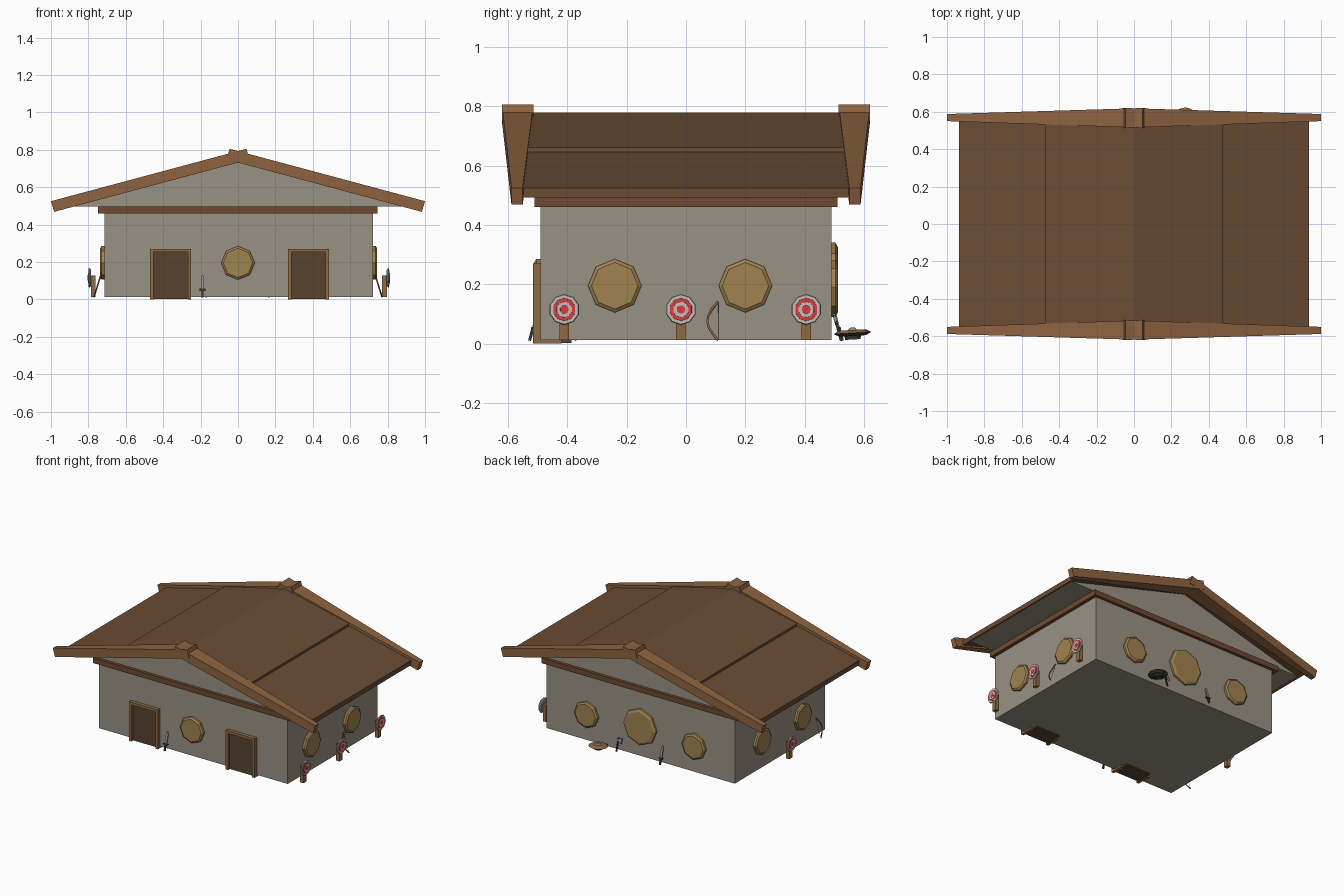
import bpy, bmesh
from math import radians, sin, pi
from mathutils import Matrix, Vector

if "Cube" in bpy.data.objects:
    bpy.data.objects.remove(bpy.data.objects["Cube"])

T = Matrix.Translation
R = Matrix.Rotation


def mat(name, hexa):
    m = bpy.data.materials.new(name)
    c = [int(hexa[i:i + 2], 16) / 255 for i in (0, 2, 4)]
    m.diffuse_color = [((v + 0.055) / 1.055) ** 2.4 for v in c] + [1]
    m.use_nodes = True
    m.node_tree.nodes["Principled BSDF"].inputs["Base Color"].default_value = m.diffuse_color
    return m


STONE = mat("stone", "9a9284")
ROOF = mat("roof_brown", "6b4c35")
TRIM = mat("trim_brown", "6e4a32")
BOARD = mat("board_brown", "8e6340")
FRAME = mat("frame_brown", "8f6b43")
DOOR = mat("door_brown", "57422f")
TAN = mat("shield_tan", "a08350")
RED = mat("red", "e03a3c")
WHITE = mat("pale_grey", "c4c0bc")
STEEL = mat("steel", "8c9094")
DARK = mat("dark_metal", "3a3836")
BOW = mat("bow_wood", "9a6440")


def finish(name, bm, m, M=Matrix()):
    bmesh.ops.transform(bm, matrix=M, verts=bm.verts)
    bmesh.ops.recalc_face_normals(bm, faces=bm.faces)
    me = bpy.data.meshes.new(name)
    bm.to_mesh(me)
    bm.free()
    me.materials.append(m)
    ob = bpy.data.objects.new(name, me)
    bpy.context.collection.objects.link(ob)
    return ob


def box(name, lo, hi, m, M=Matrix()):
    lo, hi = Vector(lo), Vector(hi)
    bm = bmesh.new()
    bmesh.ops.create_cube(bm, size=1, matrix=T((lo + hi) / 2) @ Matrix.Diagonal((*(hi - lo), 1)))
    return finish(name, bm, m, M)


def loft(name, pts, m, M=Matrix()):
    """Solid between two outlines; pts are (x, z, y_near, y_far)."""
    bm = bmesh.new()
    a = [bm.verts.new((x, y0, z)) for x, z, y0, y1 in pts]
    b = [bm.verts.new((x, y1, z)) for x, z, y0, y1 in pts]
    bm.faces.new(a)
    bm.faces.new(b[::-1])
    n = len(pts)
    for i in range(n):
        j = (i + 1) % n
        bm.faces.new((a[i], b[i], b[j], a[j]))
    return finish(name, bm, m, M)


def disc(name, r1, r2, z0, z1, seg, m, M):
    bm = bmesh.new()
    bmesh.ops.create_cone(bm, cap_ends=True, segments=seg, radius1=r1, radius2=r2,
                          depth=z1 - z0, matrix=T((0, 0, (z0 + z1) / 2)))
    return finish(name, bm, m, M)


def facing(loc, deg):
    """Local z points away from the wall: 0 front, 90 right, 180 back, 270 left."""
    return T(loc) @ R(radians(deg), 4, 'Z') @ R(pi / 2, 4, 'X')


# Hall body, eaves band and gable
box("walls", (-.715, -.49, .012), (.722, .49, .5), STONE)
box("eaves_band", (-.748, -.51, .46), (.745, .51, .496), TRIM)
loft("gable", [(x, z, -.49, .49) for x, z in [(-.92, .497), (.92, .497), (0, .745)]], STONE)

# Two overlapping roof layers
for name, outline in (
        ("roof_lower", [(0, .768), (.936, .525), (.936, .492), (0, .745)]),
        ("roof_upper", [(0, .779), (.475, .661), (.475, .645), (0, .765)])):
    full = outline + [(-x, z) for x, z in outline[::-1] if x > 0]
    loft(name, [(x, z, -.55, .55) for x, z in full], ROOF)

# Barge boards, flaring toward the crossed ridge ends
for sx in (-1, 1):
    for sy in (-1, 1):
        loft("barge_board", [(1, .525, .55, .588), (.983, .468, .55, .588),
                             (-.062, .748, .514, .62), (-.045, .805, .514, .62)],
             BOARD, Matrix.Diagonal((sx, sy, 1, 1)))

# Doors
for cx in (-.36, .377):
    M = T((cx, 0, 0))
    box("door_panel", (-.092, -.5, .003), (.092, -.385, .252), DOOR, M)
    for s in (-1, 1):
        x = sorted((s * .092, s * .11))
        box("door_post", (x[0], -.515, 0), (x[1], -.42, .252), FRAME, M)
    box("door_lintel", (-.11, -.515, .252), (.11, -.42, .27), FRAME, M)


# Octagonal wall shields
def shield(loc, deg, r):
    M = facing(loc, deg)
    disc("shield_rim", r, r, -.01, .014, 8, TAN, M)
    disc("shield_face", r, r * .87, .014, .022, 8, TAN, M)


shield((0, -.49, .195), 0, .09)
for y in (-.24, .2):
    shield((.722, y, .195), 90, .09)
    shield((-.715, y, .195), 270, .09)
shield((0, .49, .215), 180, .125)
for x in (-.41, .41):
    shield((x, .49, .19), 180, .09)


# Archery targets on posts
def target(x, y, deg):
    M = facing((x, y, .115), deg)
    rings = [(.052, .005, WHITE), (.04, .007, RED), (.028, .009, WHITE), (.015, .011, RED)]
    disc("target_back", .042, .052, -.008, 0, 10, STEEL, M)
    for r, h, m in rings:
        disc("target_ring", r, r * .95, 0, h, 10, m, M)
    box("target_post", (-.016, -.103, -.032), (.016, .012, -.006), FRAME, M)


for y in (-.41, -.017, .405):
    target(.803, y, 90)
target(-.793, -.017, 270)


# Swords leaning on the walls
def sword(M):
    box("sword_grip", (-.005, -.005, 0), (.005, .005, .042), DARK, M)
    box("sword_guard", (-.016, -.006, .04), (.016, .006, .047), DARK, M)
    loft("sword_blade", [(x, z, -.003, .003) for x, z in
                         [(-.008, .047), (.008, .047), (.008, .11), (0, .126), (-.008, .11)]], STEEL, M)


lean = R(-.26, 4, 'X')
sword(T((-.19, -.527, .01)) @ lean)
sword(T((-.17, .527, .01)) @ R(pi, 4, 'Z') @ lean)

# Axe leaning on the back wall
M = T((.165, .522, .01)) @ R(pi, 4, 'Z') @ lean
box("axe_handle", (-.004, -.004, 0), (.004, .004, .09), DARK, M)
loft("axe_head", [(x, z, -.005, .005) for x, z in
                  [(-.006, .068), (.012, .068), (.028, .055), (.028, .094), (.012, .084), (-.006, .084)]],
     STEEL, M)

# Round shield lying on the ground behind the hall
M = T((.275, .563, 0)) @ R(.06, 4, 'X')
disc("ground_shield_base", .026, .028, .014, .028, 12, DARK, M)
disc("ground_shield_under", .045, .063, .026, .036, 12, DARK, M)
disc("ground_shield_top", .063, .045, .036, .046, 12, BOARD, M)
disc("ground_shield_boss", .016, .008, .046, .054, 8, STEEL, M)

# Bows leaning on the side walls
for s, y in ((1, .108), (-1, -.37)):
    M = T((s * .77, y, .012)) @ R(-.3 * s, 4, 'Y')
    cu = bpy.data.curves.new("bow", 'CURVE')
    cu.dimensions = '3D'
    cu.bevel_depth, cu.bevel_resolution = .004, 1
    cu.use_fill_caps = True
    sp = cu.splines.new('POLY')
    sp.points.add(8)
    for i, p in enumerate(sp.points):
        p.co = (0, -.036 * sin(pi * i / 8), .135 * i / 8, 1)
    cu.materials.append(BOW)
    ob = bpy.data.objects.new("bow", cu)
    ob.matrix_world = M
    bpy.context.collection.objects.link(ob)
    disc("bow_string", .001, .001, 0, .135, 4, DARK, M)
